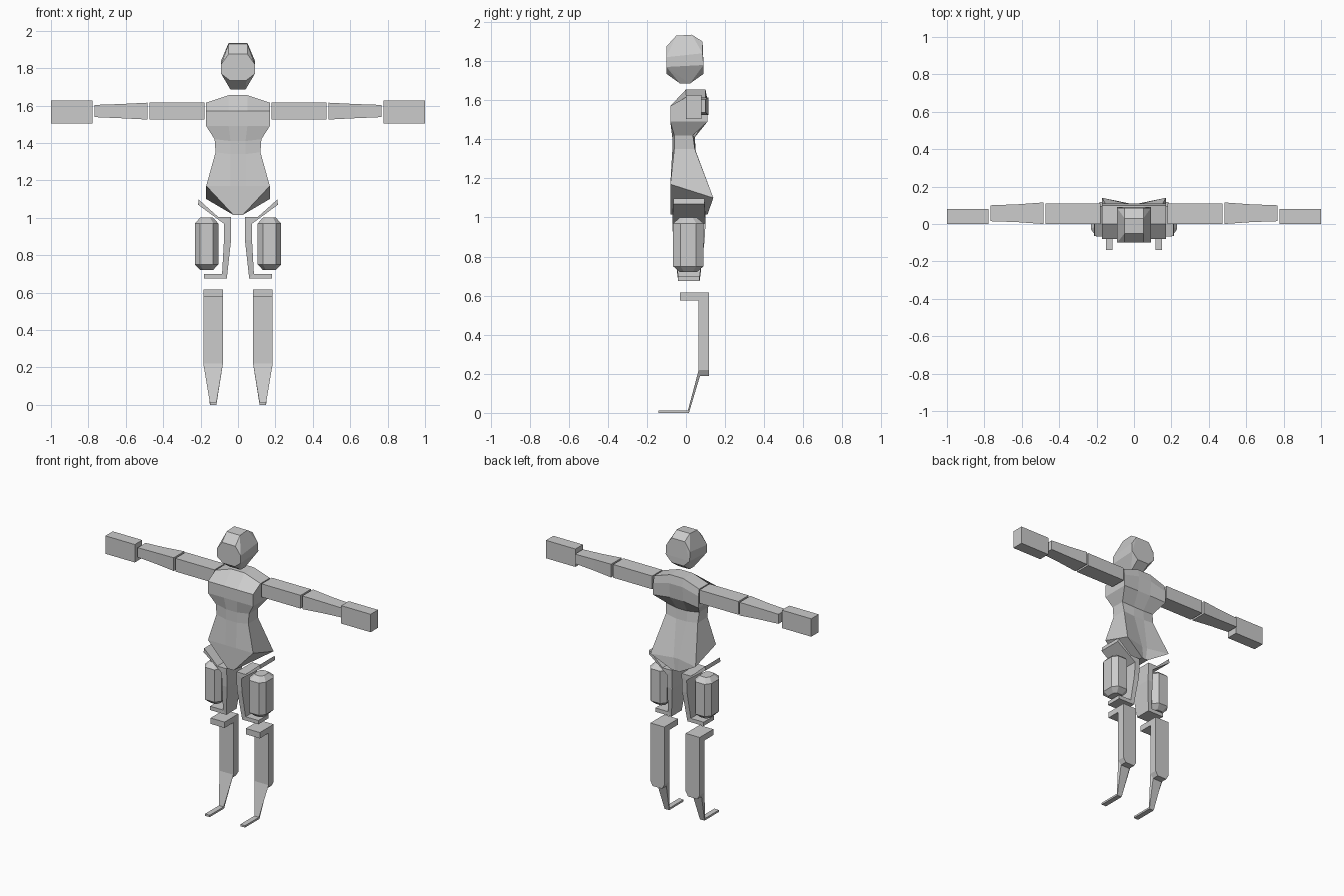
import bpy, bmesh, math

if "Cube" in bpy.data.objects:
    bpy.data.objects.remove(bpy.data.objects["Cube"])

grey = bpy.data.materials.new("plain_grey")
grey.use_nodes = True
colour = (0.6, 0.6, 0.6, 1)
grey.diffuse_color = colour
grey.node_tree.nodes["Principled BSDF"].inputs["Base Color"].default_value = colour


def finish(name, bm):
    bmesh.ops.remove_doubles(bm, verts=bm.verts[:], dist=0.0001)
    bmesh.ops.recalc_face_normals(bm, faces=bm.faces[:])
    mesh = bpy.data.meshes.new(name)
    bm.to_mesh(mesh)
    bm.free()
    mesh.materials.append(grey)
    obj = bpy.data.objects.new(name, mesh)
    bpy.context.collection.objects.link(obj)
    return obj


def loft(name, rings, side=1):
    """Skin matching rings of points; close both ends with strips of quads."""
    bm = bmesh.new()
    loops = [[bm.verts.new((x * side, y, z)) for x, y, z in ring] for ring in rings]
    count = len(loops[0])
    for low, high in zip(loops, loops[1:]):
        for i in range(count):
            j = (i + 1) % count
            bm.faces.new((low[i], low[j], high[j], high[i]))
    for end in (loops[0], loops[-1]):
        for i in range(count // 2 - 1):
            bm.faces.new((end[i], end[i + 1], end[-i - 2], end[-i - 1]))
    return finish(name, bm)


def both_sides(name, rings):
    for label, side in (("left", 1), ("right", -1)):
        loft(label + "_" + name, rings, side)


def block_ring(x, y0, y1, z0, z1):
    return [(x, y0, z0), (x, y1, z0), (x, y1, z1), (x, y0, z1)]


def flip(points):
    return [(-x, y, z) for x, y, z in points]


def body_ring(front_in, front_out, back_out, back_in):
    return ([front_out, front_in] + flip([front_in, front_out])
            + flip([back_out, back_in]) + [back_in, back_out])


# Head: faceted hull
half_head = [
    (.05, -.10, 1.875), (.09, -.10, 1.82), (.09, -.10, 1.77), (.045, -.10, 1.735),
    (.04, -.03, 1.685), (.04, .02, 1.685), (.05, -.05, 1.93), (.05, .03, 1.935),
    (.05, .085, 1.9), (.09, .085, 1.84), (.09, .09, 1.78), (.045, .09, 1.735),
]
bm = bmesh.new()
for point in half_head + flip(half_head):
    bm.verts.new(point)
bmesh.ops.convex_hull(bm, input=bm.verts[:])
bmesh.ops.dissolve_limit(bm, angle_limit=math.radians(2), verts=bm.verts[:], edges=bm.edges[:])
finish("head", bm)

# Torso: shoulders, chest, waist, hips, crotch
loft("torso", [
    body_ring((.05, 0, 1.655), (.17, 0, 1.615), (.17, .10, 1.615), (.05, .10, 1.655)),
    body_ring((.05, -.08, 1.57), (.17, -.08, 1.57), (.17, .11, 1.57), (.05, .11, 1.6)),
    body_ring((.05, -.08, 1.49), (.17, -.08, 1.49), (.17, .11, 1.49), (.05, .10, 1.5)),
    body_ring((.04, -.07, 1.41), (.125, -.06, 1.42), (.125, .035, 1.42), (.04, .045, 1.41)),
    body_ring((.04, -.07, 1.34), (.12, -.06, 1.35), (.12, .045, 1.35), (.04, .05, 1.34)),
    body_ring((.04, -.08, 1.17), (.17, -.08, 1.17), (.17, .14, 1.1), (.02, .105, 1.1)),
    body_ring((.01, -.08, 1.015), (.025, -.08, 1.015), (.025, .11, 1.015), (.01, .105, 1.015)),
])

# Arms
both_sides("upper_arm", [block_ring(x, 0, .11, 1.525, 1.615) for x in (.178, .472)])
both_sides("forearm", [
    block_ring(.485, 0, .115, 1.525, 1.615),
    block_ring(.625, .01, .105, 1.532, 1.608),
    block_ring(.767, .015, .10, 1.538, 1.603),
])
both_sides("hand", [block_ring(x, 0, .08, 1.505, 1.627) for x in (.778, 1)])


# Hip frame: bent strip seen from the front, (x, z) of its two edges and depth
def strip_ring(a, b, front, back):
    return [(a[0], front, a[1]), (a[0], back, a[1]), (b[0], back, b[1]), (b[0], front, b[1])]


both_sides("hip_frame", [
    strip_ring((.21, 1.097), (.214, 1.07), -.065, .095),
    strip_ring((.107, 1.005), (.075, .968), -.07, .10),
    strip_ring((.037, 1.005), (.075, .968), -.07, .10),
    strip_ring((.037, .88), (.075, .88), -.065, .095),
    strip_ring((.06, .674), (.085, .70), -.04, .07),
    strip_ring((.182, .674), (.182, .70), -.04, .07),
])


# Thigh pods: chamfered octagonal capsules
def pod_ring(z, scale):
    outline = [(.0625, -.04), (.035, -.0775)]
    outline += [(-x, y) for x, y in reversed(outline)]
    outline += [(x, -y) for x, y in reversed(outline)]
    return [(.168 + x * scale, .012 + y * scale, z) for x, y in outline]


both_sides("thigh_pod", [pod_ring(z, s) for z, s in
                         ((.72, .55), (.75, 1), (.97, 1), (1, .55))])


# Lower legs: knee shelf, shin block, thin blade and toe, swept in side profile
def leg_ring(a, b, half_a, half_b):
    mid = .133
    return [(mid - half_a, *a), (mid + half_a, *a), (mid + half_b, *b), (mid - half_b, *b)]


wide, narrow, slim = .0525, .035, .0175
shin_front = (.065, .22)
both_sides("lower_leg", [
    leg_ring((-.14, .013), (-.14, 0), slim, slim),
    leg_ring((.01, .013), (.015, 0), slim, slim),
    leg_ring(shin_front, (.072, .19), wide, narrow),
    leg_ring(shin_front, (.118, .19), wide, narrow),
    leg_ring(shin_front, (.118, .22), wide, wide),
    leg_ring((.065, .575), (.118, .615), wide, wide),
    leg_ring((-.03, .575), (-.03, .615), wide, wide),
])
